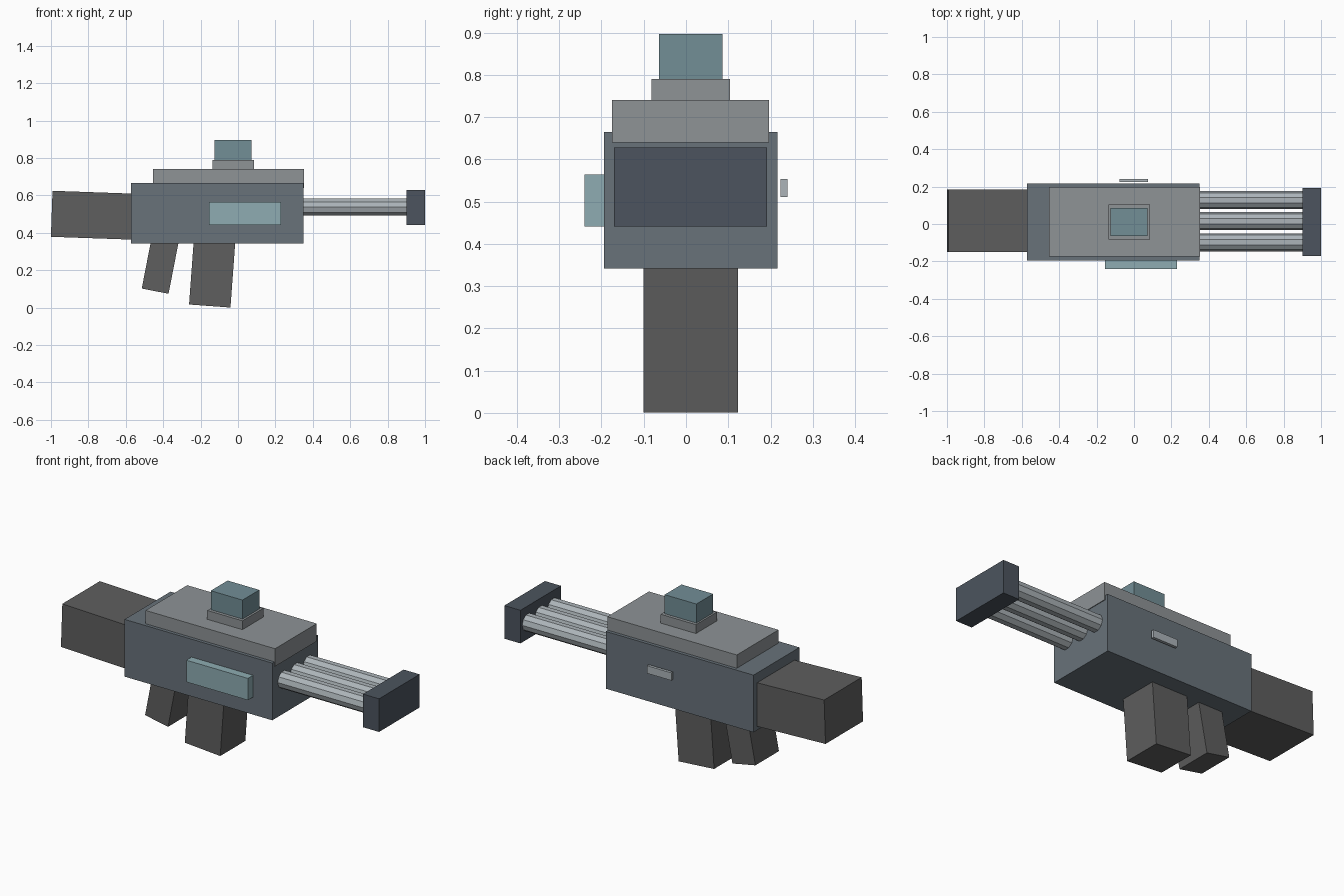
import bpy
from math import radians, sin, cos, pi
from mathutils import Vector, Matrix

if "Cube" in bpy.data.objects:
    bpy.data.objects.remove(bpy.data.objects["Cube"])

YC = 0.011  # centre line of the model


def material(name, rgb):
    m = bpy.data.materials.new(name)
    lin = [((c / 255 + 0.055) / 1.055) ** 2.4 for c in rgb]
    m.diffuse_color = (*lin, 1)
    m.use_nodes = True
    m.node_tree.nodes["Principled BSDF"].inputs["Base Color"].default_value = m.diffuse_color
    return m


slate = material("slate", (104, 114, 122))
plate = material("plate_grey", (142, 147, 150))
dark = material("dark_grey", (94, 94, 94))
scope = material("scope_teal", (114, 142, 150))
teal = material("panel_teal", (142, 172, 178))
steel = material("steel", (172, 180, 185))
muzzle = material("muzzle_slate", (76, 84, 94))


def box(name, mat, x, y, z, tilt=0, loc=(0, 0, 0)):
    """Box from ranges, baked, then tilted about Y at loc."""
    bpy.ops.mesh.primitive_cube_add(size=1)
    o = bpy.context.object
    o.name = name
    centre = Vector([(r[0] + r[1]) / 2 for r in (x, y, z)])
    size = [r[1] - r[0] for r in (x, y, z)]
    o.data.transform(Matrix.Translation(centre) @ Matrix.Diagonal((*size, 1)))
    o.location = loc
    o.rotation_euler.y = radians(tilt)
    o.data.materials.append(mat)
    return o


# Receiver and top cover
box("body", slate, (-0.573, 0.35), (-0.194, 0.216), (0.342, 0.665))
box("top_cover", plate, (-0.455, 0.354), (-0.175, 0.197), (0.64, 0.74))

# Sight on its base
box("sight_base", plate, (-0.135, 0.085), (-0.082, 0.104), (0.73, 0.79))
box("sight", scope, (-0.125, 0.073), (-0.064, 0.086), (0.78, 0.897))

# Side panel and the small plate standing off the other side
box("side_panel", teal, (-0.155, 0.23), (-0.24, -0.185), (0.441, 0.564))
box("side_plate", steel, (-0.077, 0.076), (0.224, 0.24), (0.511, 0.554))

# Tilted stock, grip and magazine
box("stock", dark, (0, 0.47), (-0.151, 0.184), (-0.123, 0.123), 2, (-0.996, 0, 0.5015))
box("grip", dark, (-0.073, 0.073), (YC - 0.105, YC + 0.105), (0, 0.32), 11, (-0.443, 0, 0.088))
box("magazine", dark, (-0.111, 0.111), (YC - 0.112, YC + 0.112), (0, 0.38), 4.2, (-0.151, 0, 0.0085))

# Three barrels and the muzzle block joining them
for i in (-1, 0, 1):
    bpy.ops.mesh.primitive_cylinder_add(
        vertices=10, radius=0.048, depth=0.6,
        location=(0.63, YC + 0.004 + i * 0.113, 0.537), rotation=(0, pi / 2, 0))
    b = bpy.context.object
    b.name = f"barrel_{i + 2}"
    b.data.materials.append(steel)
box("muzzle_block", muzzle, (0.9, 1.0), (-0.17, 0.192), (0.441, 0.628))
